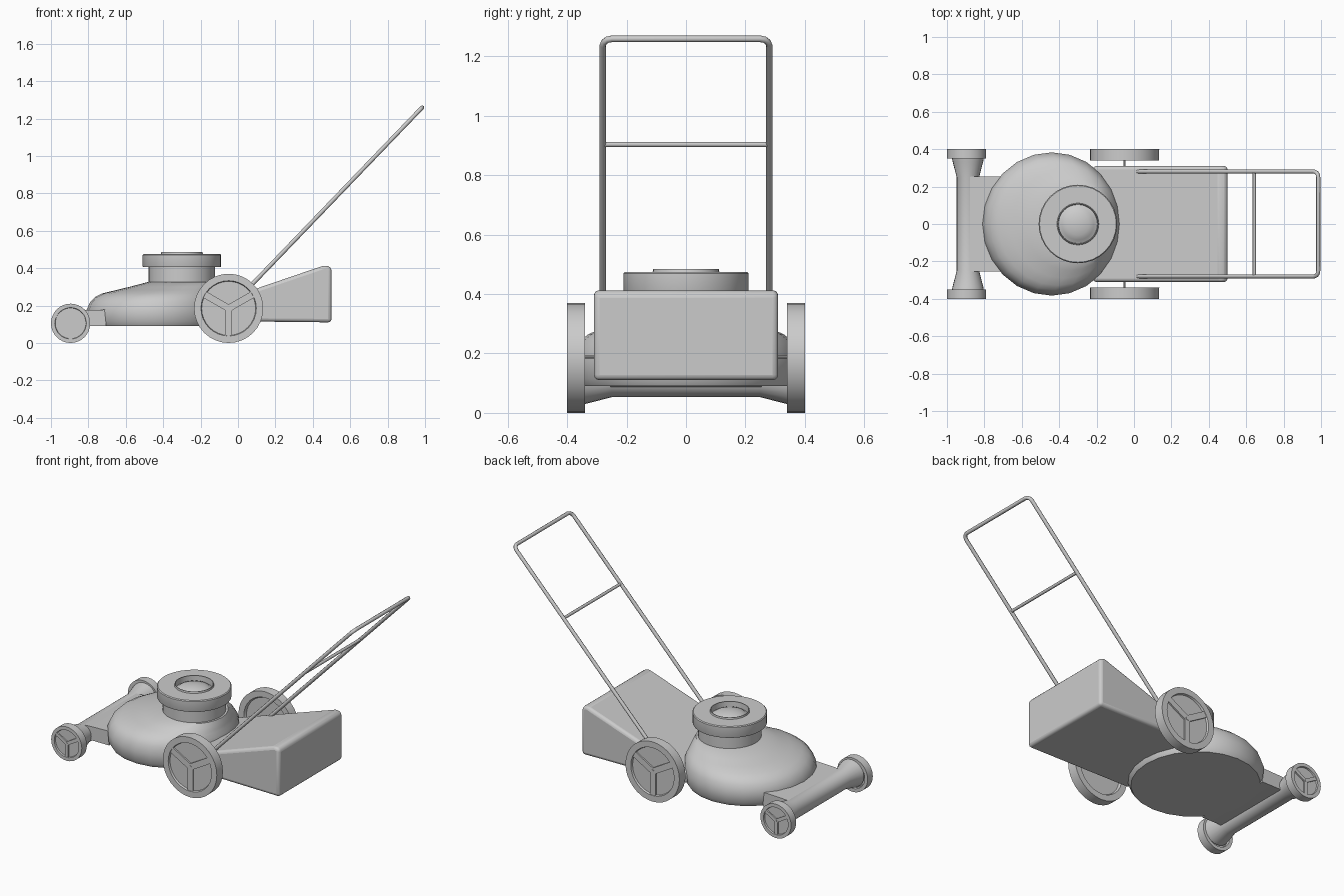
import bpy, bmesh
from math import cos, sin, pi, radians
from mathutils import Vector, Matrix

if "Cube" in bpy.data.objects:
    bpy.data.objects.remove(bpy.data.objects["Cube"])


def finish(name, bm, angle=35, bevel=0):
    bmesh.ops.remove_doubles(bm, verts=bm.verts, dist=1e-5)
    bmesh.ops.recalc_face_normals(bm, faces=bm.faces)
    me = bpy.data.meshes.new(name)
    bm.to_mesh(me)
    bm.free()
    ob = bpy.data.objects.new(name, me)
    bpy.context.collection.objects.link(ob)
    if bevel:
        mod = ob.modifiers.new("bevel", 'BEVEL')
        mod.width, mod.segments = bevel, 3
    bpy.ops.object.select_all(action='DESELECT')
    ob.select_set(True)
    bpy.context.view_layer.objects.active = ob
    bpy.ops.object.shade_smooth_by_angle(angle=radians(angle))
    return ob


def lathe(name, profile, loc, axis='Z', n=32):
    """Spin (radius, height) points about the Z or Y axis."""
    bm = bmesh.new()
    vs = [bm.verts.new((r, 0, h) if axis == 'Z' else (r, h, 0)) for r, h in profile]
    es = [bm.edges.new(p) for p in zip(vs, vs[1:])]
    bmesh.ops.spin(bm, geom=vs + es, cent=(0, 0, 0),
                   axis=(0, 0, 1) if axis == 'Z' else (0, 1, 0),
                   angle=2 * pi, steps=n)
    bmesh.ops.translate(bm, verts=bm.verts, vec=loc)
    return finish(name, bm)


def side_prism(name, pts, half, bevel=0):
    """Extrude an x-z outline across y."""
    bm = bmesh.new()
    a = [bm.verts.new((x, -half, z)) for x, z in pts]
    b = [bm.verts.new((x, half, z)) for x, z in pts]
    bm.faces.new(a)
    bm.faces.new(b[::-1])
    for i in range(len(pts)):
        j = (i + 1) % len(pts)
        bm.faces.new((a[i], b[i], b[j], a[j]))
    return finish(name, bm, bevel=bevel)


def tube(name, pts, radius, sides=8):
    cu = bpy.data.curves.new(name, 'CURVE')
    cu.dimensions = '3D'
    cu.bevel_depth = radius
    cu.bevel_resolution = sides // 4
    cu.use_fill_caps = True
    sp = cu.splines.new('POLY')
    sp.points.add(len(pts) - 1)
    for p, co in zip(sp.points, pts):
        p.co = (*co, 1)
    ob = bpy.data.objects.new(name, cu)
    bpy.context.collection.objects.link(ob)


def wheel(name, x, r, y_out, w, s):
    """Wheel resting on the ground with a three-spoke outer face."""
    y0, y1 = y_out - w, y_out
    floor = y1 - 0.2 * w
    prof = [(0, y0 + .25 * w), (.76 * r, y0 + .25 * w), (.8 * r, y0), (r, y0), (r, y1),
            (.8 * r, y1), (.78 * r, floor), (0, floor)]
    lathe(name, [(a, s * h) for a, h in prof], (x, 0, r), 'Y')
    bm = bmesh.new()
    for ang in (30, 150, 270):
        m = (Matrix.Translation((x, s * (y1 - .14 * w), r)) @ Matrix.Rotation(-radians(ang), 4, 'Y')
             @ Matrix.Translation((.4 * r, 0, 0)) @ Matrix.Diagonal((.8 * r, .2 * w, .2 * r, 1)))
        bmesh.ops.create_cube(bm, size=1, matrix=m)
    finish(name + "_spokes", bm)
    lathe(name + "_hub_pin", [(0, s * (y1 - .1 * w)), (.06 * r, s * (y1 - .1 * w)),
                              (.06 * r, s * y1), (0, s * y1)], (x, 0, r), 'Y', 12)


# wheels
for s, side in ((-1, "near"), (1, "far")):
    wheel("front_wheel_" + side, -.895, .105, .40, .05, s)
    wheel("rear_wheel_" + side, -.05, .185, .40, .06, s)

# front axle tube with flared ends, and rear axle rod
half = [(.085, .352), (.082, .335), (.06, .25)]
lathe("front_axle", [(0, .352)] + half + [(r, -y) for r, y in half[::-1]] + [(0, -.352)],
      (-.888, 0, .113), 'Y', 24)
lathe("rear_axle", [(0, .36), (.005, .36), (.005, -.36), (0, -.36)], (-.05, 0, .188), 'Y', 8)

# plate joining axle and deck
side_prism("front_plate", [(-.90, .075), (-.82, .09), (-.705, .09), (-.705, .178), (-.82, .175), (-.90, .17)], .255)

# deck: stacked rings (z, left x, right x) leaning back to the engine
N = 24
bm = bmesh.new()
rings = []
for z, xl, xr in [(.09, -.79, -.09), (.115, -.805, -.075), (.175, -.81, -.07), (.22, -.79, -.075),
                  (.245, -.765, -.082), (.265, -.725, -.09), (.282, -.655, -.095),
                  (.30, -.58, -.10), (.325, -.485, -.11)]:
    cx, r = (xl + xr) / 2, (xr - xl) / 2
    rings.append([bm.verts.new((cx + r * cos(2 * pi * i / N), 1.035 * r * sin(2 * pi * i / N), z))
                  for i in range(N)])
for a, b in zip(rings, rings[1:]):
    for i in range(N):
        j = (i + 1) % N
        bm.faces.new((a[i], a[j], b[j], b[i]))
bm.faces.new(rings[0])
bm.faces.new(rings[-1])
finish("deck", bm, 40)

# engine: neck, wide cover and sunken dome
lathe("engine", [(0, .30), (.178, .30), (.178, .405), (.208, .405), (.21, .41), (.21, .47), (.205, .475),
                 (.112, .475), (.110, .485), (.106, .485), (.104, .45), (.098, .452),
                 (.085, .463), (.06, .473), (.03, .479), (0, .481)], (-.30, 0, 0), 'Z', 32)

# grass bag
side_prism("grass_bag", [(-.22, .118), (.50, .11), (.50, .405), (.465, .416), (-.22, .182)], .31, .022)

# handle: bent loop plus crossbar, along a slanted plane
def on_handle(x, y):
    return (x, y, .235 + 1.04 * x)

Y, X, R = .28, .985, .03
arc = [(X - R * .7 * (1 - sin(t)), Y - R * (1 - cos(t))) for t in (0, pi / 6, pi / 3, pi / 2)]
path = [(0, Y)] + arc
tube("handle", [on_handle(x, y) for x, y in path] + [on_handle(x, -y) for x, y in path[::-1]], .011)
tube("handle_crossbar", [on_handle(.643, -Y), on_handle(.643, Y)], .009)
